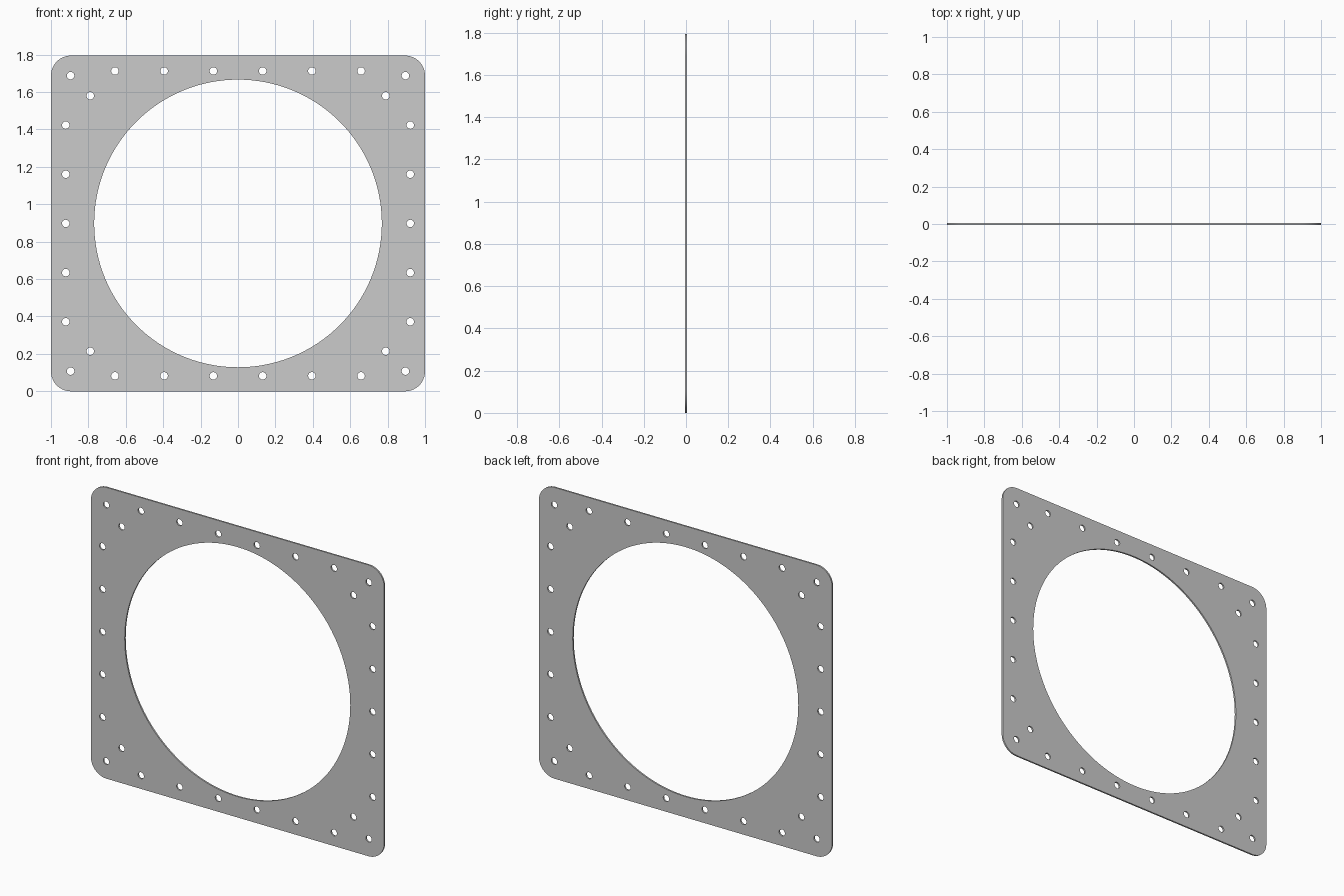
import bpy
from math import sin, cos, pi

if "Cube" in bpy.data.objects:
    bpy.data.objects.remove(bpy.data.objects["Cube"])

HALF_W, HEIGHT, THICK = 1.0, 1.795, 0.01
HALF_H = HEIGHT / 2
CORNER, BORE, HOLE = 0.107, 0.769, 0.02

curve = bpy.data.curves.new("mounting_plate", "CURVE")
curve.dimensions = "2D"
curve.fill_mode = "BOTH"
curve.extrude = THICK / 2


def add_loop(points):
    spline = curve.splines.new("POLY")
    spline.points.add(len(points) - 1)
    for p, (x, y) in zip(spline.points, points):
        p.co = (x, y, 0, 1)
    spline.use_cyclic_u = True


def arc(cx, cy, r, start, sweep, n):
    return [(cx + r * cos(start + sweep * i / n), cy + r * sin(start + sweep * i / n))
            for i in range(n)]


# Rounded rectangular outline
outline = []
for k, (sx, sy) in enumerate([(1, 1), (-1, 1), (-1, -1), (1, -1)]):
    cx, cy = sx * (HALF_W - CORNER), sy * (HALF_H - CORNER)
    outline += arc(cx, cy, CORNER, k * pi / 2, pi / 2 * 12 / 11, 12)
add_loop(outline)

# Large central opening
add_loop(arc(0, 0, BORE, 0, 2 * pi, 128))

# Bolt holes, mirrored into all quadrants
quadrant = [(0.132, 0.815), (0.395, 0.815), (0.658, 0.815),
            (0.895, 0.79), (0.79, 0.683),
            (0.921, 0.526), (0.921, 0.263), (0.921, 0)]
holes = {(sx * x, sy * y) for x, y in quadrant for sx in (1, -1) for sy in (1, -1)}
for x, y in sorted(holes):
    add_loop(arc(x, y, HOLE, 0, 2 * pi, 24))

# Stand the plate upright and turn it into a mesh
plate = bpy.data.objects.new("mounting_plate", curve)
bpy.context.collection.objects.link(plate)
plate.rotation_euler = (pi / 2, 0, 0)
plate.location = (0, 0, HALF_H)
bpy.context.view_layer.objects.active = plate
plate.select_set(True)
bpy.ops.object.convert(target="MESH")
bpy.ops.object.shade_smooth_by_angle()
